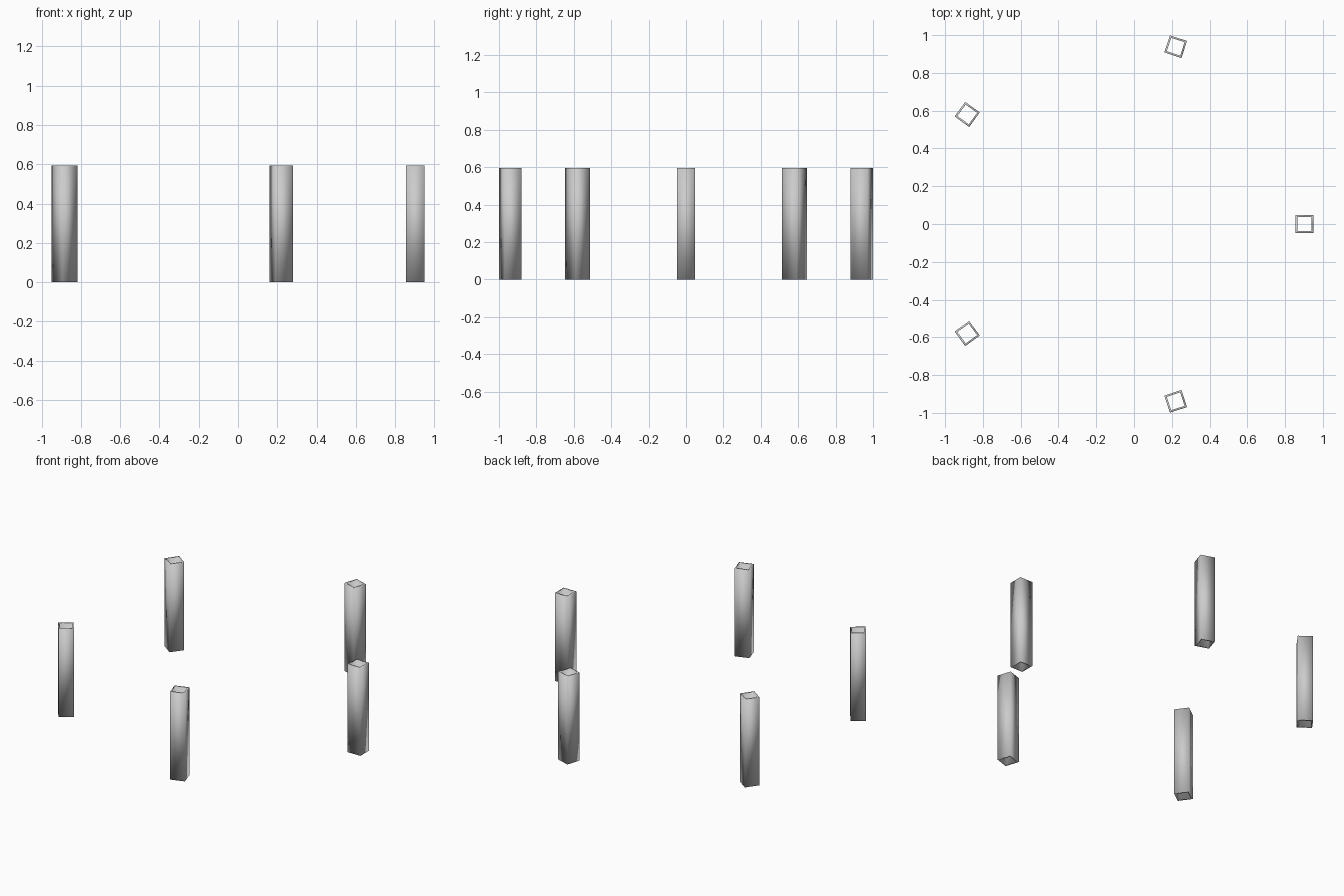
import bpy
import bmesh
from math import cos, sin, tau

if "Cube" in bpy.data.objects:
    bpy.data.objects.remove(bpy.data.objects["Cube"])

COUNT = 5        # posts in the ring
RADIUS = 0.987   # ring radius
CENTRE_X = -0.0845
WIDTH = 0.095    # outer width of a post
WALL = 0.01
HEIGHT = 0.595


def square_ring(bm, half, z):
    corners = ((-1, -1), (1, -1), (1, 1), (-1, 1))
    return [bm.verts.new((sx * half, sy * half, z)) for sx, sy in corners]


# Hollow square post, open at both ends, with rims joining the walls
bm = bmesh.new()
outer, inner = WIDTH / 2, WIDTH / 2 - WALL
loops = [square_ring(bm, half, z) for half, z in
         ((outer, 0), (outer, HEIGHT), (inner, HEIGHT), (inner, 0))]
for a, b in zip(loops, loops[1:] + loops[:1]):
    for i in range(4):
        j = (i + 1) % 4
        bm.faces.new((a[i], a[j], b[j], b[i]))
bmesh.ops.recalc_face_normals(bm, faces=bm.faces)
for face in bm.faces:
    face.smooth = True
mesh = bpy.data.meshes.new("square_post")
bm.to_mesh(mesh)
bm.free()

# Ring of posts, each turned to face the ring centre
for k in range(COUNT):
    angle = tau * k / COUNT
    post = bpy.data.objects.new(f"post_{k + 1}", mesh)
    post.location = (CENTRE_X + RADIUS * cos(angle), RADIUS * sin(angle), 0)
    post.rotation_euler.z = angle
    bpy.context.collection.objects.link(post)
